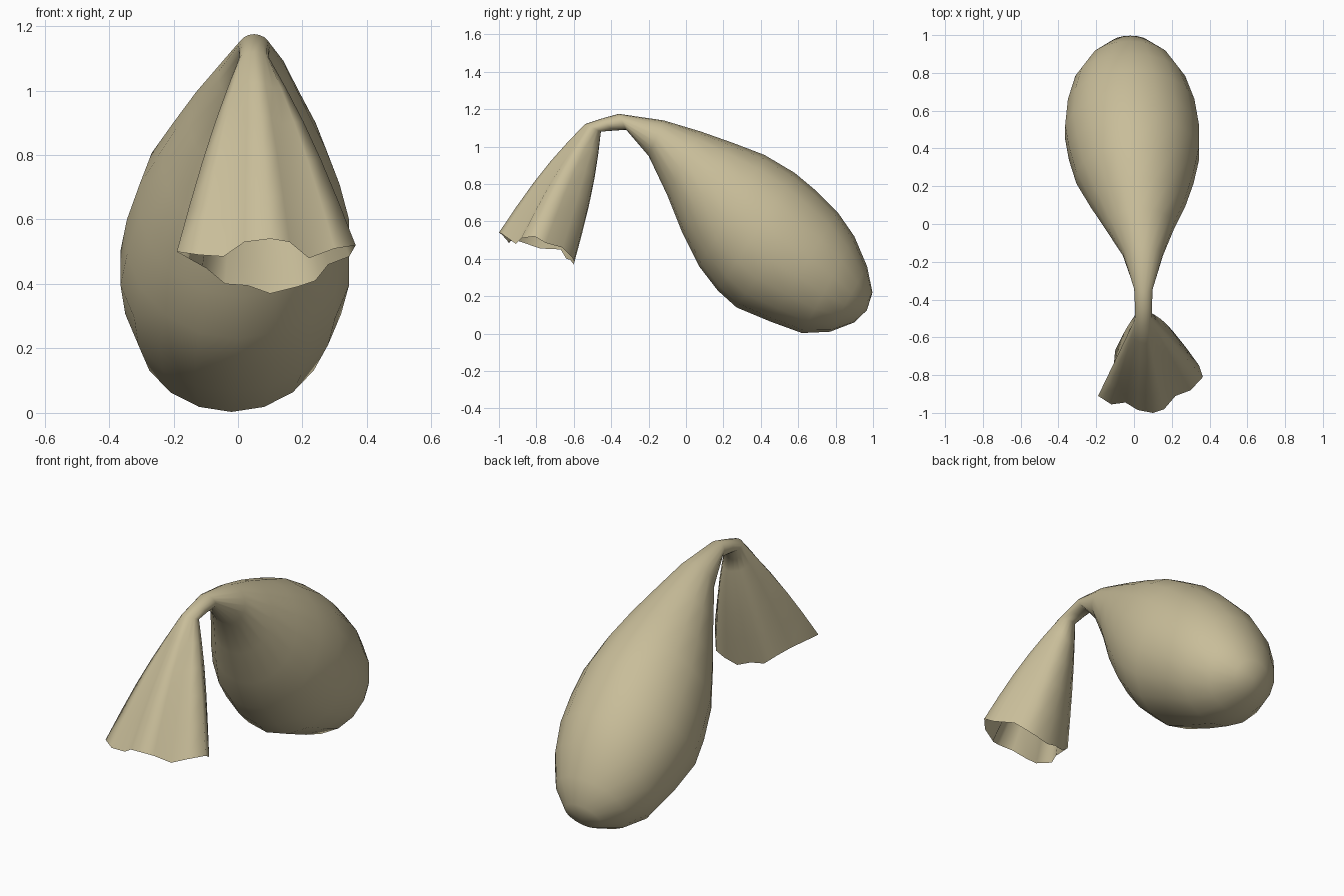
import bpy, bmesh, math
from mathutils import Vector

N = 18  # sides of every ring

# Cloth material
mat = bpy.data.materials.new("tan cloth")
mat.diffuse_color = (0.58, 0.51, 0.32, 1)

# Bag sections: top y, top z, bottom y, bottom z, centre x, half width
SECTIONS = [
    (-0.54, 1.12, -0.455, 1.08, 0.05, 0.046),
    (-0.45, 1.15, -0.39, 1.085, 0.05, 0.046),
    (-0.36, 1.175, -0.32, 1.09, 0.05, 0.05),
    (-0.12, 1.14, -0.20, 0.95, 0.047, 0.108),
    (0.08, 1.08, -0.10, 0.74, 0.03, 0.185),
    (0.25, 1.02, -0.02, 0.54, 0.02, 0.255),
    (0.42, 0.955, 0.07, 0.36, 0.005, 0.315),
    (0.58, 0.86, 0.17, 0.23, 0.0, 0.35),
    (0.70, 0.76, 0.27, 0.14, -0.01, 0.36),
    (0.81, 0.65, 0.45, 0.065, -0.015, 0.34),
    (0.90, 0.52, 0.62, 0.003, -0.02, 0.295),
    (0.968, 0.36, 0.77, 0.01, -0.02, 0.215),
    (0.997, 0.22, 0.90, 0.06, -0.02, 0.11),
]
TIP = (-0.02, 0.967, 0.125)

# Wavy hem of the loose end, from the front middle round by the right
HEM = [
    (0.10, -1.00, 0.54), (0.16, -0.98, 0.53), (0.22, -0.91, 0.48),
    (0.30, -0.88, 0.51), (0.365, -0.81, 0.52), (0.345, -0.75, 0.485),
    (0.28, -0.66, 0.46), (0.24, -0.61, 0.41), (0.18, -0.60, 0.39),
    (0.10, -0.60, 0.37), (0.03, -0.62, 0.395), (-0.04, -0.64, 0.40),
    (-0.10, -0.67, 0.45), (-0.11, -0.78, 0.455), (-0.19, -0.91, 0.50),
    (-0.12, -0.955, 0.49), (-0.045, -0.945, 0.485), (0.02, -0.985, 0.53),
]


def ring(ty, tz, by, bz, cx, w):
    """Ellipse through a top and a bottom point."""
    mid = Vector((cx, (ty + by) / 2, (tz + bz) / 2))
    up = Vector((cx, ty, tz)) - mid
    return [mid + up * math.cos(2 * math.pi * i / N)
            + Vector((w * math.sin(2 * math.pi * i / N), 0, 0)) for i in range(N)]


bag = [ring(*s) for s in SECTIONS]

# Folded loose end: blend from the tied neck to the hem with a slight bulge
skirt = []
for t in (1.0, 0.8, 0.6, 0.4, 0.2):
    row = []
    for i, (a, b) in enumerate(zip(bag[0], HEM)):
        back = max(0, -math.cos(2 * math.pi * i / N))
        bulge = Vector((0, 0.025 * back, 0.035)) * math.sin(math.pi * t)
        row.append(a.lerp(Vector(b), t) + bulge)
    skirt.append(row)

# Skin all rings as one continuous sheet of cloth
bm = bmesh.new()
rows = [[bm.verts.new(p) for p in r] for r in skirt + bag]
for r, s in zip(rows, rows[1:]):
    for i in range(N):
        j = (i + 1) % N
        bm.faces.new((r[i], r[j], s[j], s[i]))
tip = bm.verts.new(TIP)
for i in range(N):
    bm.faces.new((rows[-1][i], rows[-1][(i + 1) % N], tip))
bmesh.ops.recalc_face_normals(bm, faces=bm.faces)
for f in bm.faces:
    f.smooth = True

mesh = bpy.data.meshes.new("tied_bag")
bm.to_mesh(mesh)
bm.free()
mesh.materials.append(mat)
obj = bpy.data.objects.new("tied_bag", mesh)
bpy.context.collection.objects.link(obj)
